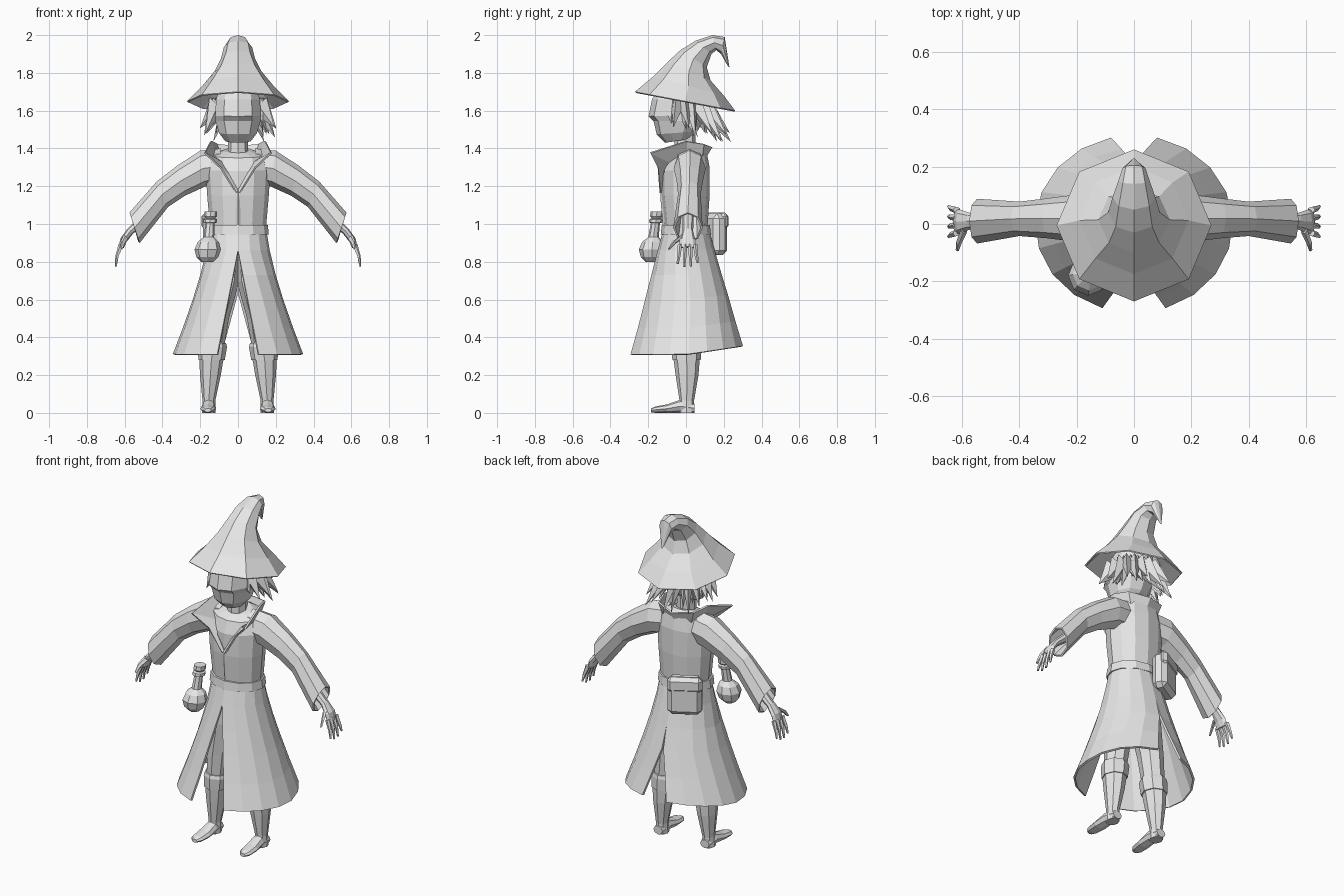
import bpy, bmesh, math, random
from mathutils import Vector, Matrix

random.seed(4)
grey = bpy.data.materials.new("plain grey")
grey.diffuse_color = (0.8, 0.8, 0.8, 1)


def finish(name, bm, mirror=False, thick=0.0):
    bmesh.ops.recalc_face_normals(bm, faces=bm.faces)
    me = bpy.data.meshes.new(name)
    bm.to_mesh(me)
    bm.free()
    me.materials.append(grey)
    ob = bpy.data.objects.new(name, me)
    bpy.context.collection.objects.link(ob)
    if mirror:
        ob.modifiers.new("mirror", 'MIRROR')
    if thick:
        s = ob.modifiers.new("thickness", 'SOLIDIFY')
        s.thickness = thick
    return ob


def skin(bm, rows, closed=True):
    """Bridge rows of points with quads."""
    rows = [[bm.verts.new(p) for p in r] for r in rows]
    n = len(rows[0])
    for a, b in zip(rows, rows[1:]):
        for i in range(n if closed else n - 1):
            j = (i + 1) % n
            bm.faces.new((a[i], a[j], b[j], b[i]))
    return rows


def loft(name, rings, n=8, plane='yz', caps=(True, True), mirror=False, thick=0.0):
    """Ring = two opposite points in the plane, half width across it, offset across it."""
    rows = []
    for u0, v0, u1, v1, w, c in rings:
        row = []
        for i in range(n):
            a = math.tau * i / n
            k, s = math.cos(a) / 2, c + w * math.sin(a)
            u = (u0 + u1) / 2 + (u0 - u1) * k
            v = (v0 + v1) / 2 + (v0 - v1) * k
            row.append((s, u, v) if plane == 'yz' else (u, s, v))
        rows.append(row)
    bm = bmesh.new()
    rows = skin(bm, rows)
    if caps[0]:
        bm.faces.new(rows[0])
    if caps[1]:
        bm.faces.new(rows[-1])
    return finish(name, bm, mirror, thick)


# Pointed hat with bent tip
loft("hat", [(-.27, 1.70, .26, 1.60, .27, 0), (-.175, 1.78, .20, 1.68, .19, 0),
             (-.10, 1.855, .13, 1.76, .125, 0), (-.03, 1.92, .11, 1.83, .09, 0),
             (.05, 1.97, .135, 1.90, .075, 0), (.14, 2.0, .16, 1.92, .055, 0),
             (.205, 1.99, .185, 1.90, .04, 0), (.23, 1.83, .222, 1.835, .004, 0)],
     8, caps=(False, True), thick=.008)

# Head and neck
loft("head", [(-.11, 1.43, .02, 1.45, .07, 0), (-.155, 1.475, .06, 1.49, .105, 0),
              (-.172, 1.545, .09, 1.545, .125, 0), (-.198, 1.57, .10, 1.58, .127, 0),
              (-.18, 1.66, .11, 1.66, .122, 0), (-.13, 1.74, .11, 1.72, .10, 0)], 10)
loft("neck", [(-.06, 1.36, .05, 1.36, .055, 0), (-.06, 1.47, .05, 1.47, .052, 0)], 8)

# Spiky hair round the sides and back
bm = bmesh.new()
for layer in range(2):
    for i in range(13):
        a = math.radians(-102 + 17 * i + 8 * layer)
        out = Vector((math.sin(a), math.cos(a), 0))
        side = Vector((out.y, -out.x, 0))
        root = Vector((0, -.02, 1.63)) + out * (.115 - .02 * layer)
        reach = .185 + .05 * max(0, out.y) + random.uniform(-.015, .02) - .045 * layer
        tip = Vector((0, -.01, 1.50 - .05 * max(0, out.y) + random.uniform(-.03, .04)))
        tip += out * reach + side * random.uniform(-.02, .02)
        base = [root + side * .034, root + out * .04 + Vector((0, 0, .04)),
                root - side * .034, root - out * .025 + Vector((0, 0, -.05))]
        vs = [bm.verts.new(p) for p in base]
        t = bm.verts.new(tip)
        bm.faces.new(vs)
        for j in range(4):
            bm.faces.new((vs[j], vs[(j + 1) % 4], t))
finish("hair", bm)

# Coat body
loft("coat_body", [(-.115, .90, .115, .90, .145, 0), (-.115, 1.0, .115, 1.0, .15, 0),
                   (-.13, 1.15, .125, 1.15, .163, 0), (-.13, 1.28, .125, 1.30, .172, 0),
                   (-.105, 1.35, .11, 1.38, .15, 0), (-.065, 1.375, .07, 1.405, .075, 0)], 12)

# Standing collar running into the lapels
inner = [(0, .10, 1.36), (.09, .08, 1.36), (.11, 0, 1.35),
         (.085, -.09, 1.33), (.045, -.128, 1.26), (0, -.133, 1.18)]
outer = [(0, .13, 1.41), (.11, .09, 1.425), (.14, 0, 1.44),
         (.172, -.19, 1.38), (.088, -.15, 1.30), (.006, -.14, 1.165)]
bm = bmesh.new()
skin(bm, [inner, outer], closed=False)
finish("collar", bm, True, .01)

# Front closing strip of the coat
loft("coat_placket", [(-.134, 1.19, -.11, 1.19, .014, 0), (-.134, 1.12, -.11, 1.12, .014, 0),
                      (-.122, .98, -.10, .98, .014, 0)], 4)

# Flared coat skirt, slit at front and back
COLS = 8
rows = []
for z, rx, ry in [(.98, .148, .118), (.86, .168, .15), (.73, .20, .185),
                  (.60, .24, .222), (.45, .292, .265), (.31, .345, .31)]:
    front = .11 * max(0, .86 - z) / .55
    back = .08 * max(0, .62 - z) / .31
    a0, a1 = math.asin(front / rx), math.pi - math.asin(back / rx)
    row = []
    for i in range(COLS + 1):
        a = a0 + (a1 - a0) * i / COLS
        y = -ry * math.cos(a)
        lift = .045 * max(0, y / ry) * (.98 - z) / .67
        row.append((rx * math.sin(a), y, z + lift))
    rows.append(row)
bm = bmesh.new()
skin(bm, rows, closed=False)
finish("coat_skirt", bm, True, .012)

# Belt
loft("belt", [(-.134, .945, .132, .945, .163, 0), (-.128, .995, .126, .995, .158, 0)], 12)

# Sleeves
loft("sleeve", [(.09, 1.40, .11, 1.21, .08, .015), (.20, 1.388, .17, 1.20, .085, .02),
                (.32, 1.31, .28, 1.15, .07, .02), (.43, 1.225, .37, 1.09, .06, .018),
                (.575, 1.06, .52, .90, .078, .01)],
     8, 'xz', (True, False), True, .01)

# Hands: palm, fingers and thumb
loft("palm", [(.50, 1.06, .46, 1.02, .03, .01), (.585, .975, .555, .95, .028, .01),
              (.622, .925, .59, .905, .042, .008), (.632, .88, .605, .872, .044, .008)],
     8, 'xz', mirror=True)
for i in range(4):
    y = -.032 + .027 * i
    drop = (.015, 0, .003, .022)[i]
    spread = (i - 1.5) * .008
    loft("finger", [(.632, .895, .605, .885, .012, y), (.648, .835, .63, .83, .010, y + spread / 2),
                    (.652, .775 + drop, .642, .772 + drop, .006, y + spread)], 5, 'xz', mirror=True)
loft("thumb", [(.605, .945, .58, .92, .014, -.02), (.62, .91, .60, .895, .012, -.062),
               (.622, .87, .61, .865, .006, -.09)], 5, 'xz', mirror=True)

# Trousers
loft("trouser_leg", [(-.09, .86, .10, .86, .08, .065), (-.09, .70, .09, .68, .085, .08),
                     (-.075, .50, .075, .50, .07, .118), (-.06, .32, .065, .32, .06, .138)],
     8, mirror=True)

# Boots
loft("boot_cuff", [(-.072, .37, .075, .37, .072, .136), (-.078, .35, .08, .35, .077, .135),
                   (-.072, .28, .078, .28, .070, .14), (-.06, .28, .065, .28, .06, .14)],
     8, mirror=True)
loft("boot_shaft", [(-.068, .30, .074, .30, .066, .14), (-.055, .20, .066, .20, .055, .146),
                    (-.035, .07, .042, .06, .034, .154), (-.04, .0, .045, .0, .036, .155)],
     8, mirror=True)
loft("boot_foot", [(.045, .05, .045, 0, .03, .155), (-.03, .07, -.03, 0, .036, .155),
                   (-.10, .045, -.10, 0, .042, .157), (-.16, .034, -.16, 0, .036, .16),
                   (-.185, .024, -.185, .003, .018, .16)], 8, mirror=True)

# Round flask hanging at the belt
rings = []
for z, r, x, y in [(.798, .03, -.163, -.182), (.825, .058, -.162, -.181), (.865, .07, -.16, -.18),
                   (.905, .056, -.157, -.176), (.93, .028, -.154, -.172), (1.005, .024, -.148, -.162),
                   (1.008, .036, -.148, -.16), (1.025, .036, -.147, -.158), (1.03, .024, -.146, -.157),
                   (1.04, .034, -.146, -.156), (1.065, .034, -.144, -.154)]:
    rings.append((x - r, z, x + r, z, r, y))
loft("flask", rings, 8, 'xz')


# Belt pouch on the back hip, with flap
def block(name, size, centre, turn, bevel):
    bm = bmesh.new()
    bmesh.ops.create_cube(bm, size=1)
    bm.transform(Matrix.Translation(centre) @ Matrix.Rotation(turn, 4, 'Z')
                 @ Matrix.Diagonal((*size, 1)))
    b = finish(name, bm).modifiers.new("bevel", 'BEVEL')
    b.width, b.segments = bevel, 1


turn = math.radians(30)
normal = Vector((-math.sin(turn), math.cos(turn), 0))
spot = Vector((-.095, .145, .945))
block("pouch", (.19, .085, .22), spot, turn, .025)
block("pouch_flap", (.195, .05, .09), spot + normal * .022 + Vector((0, 0, .07)), turn, .02)
